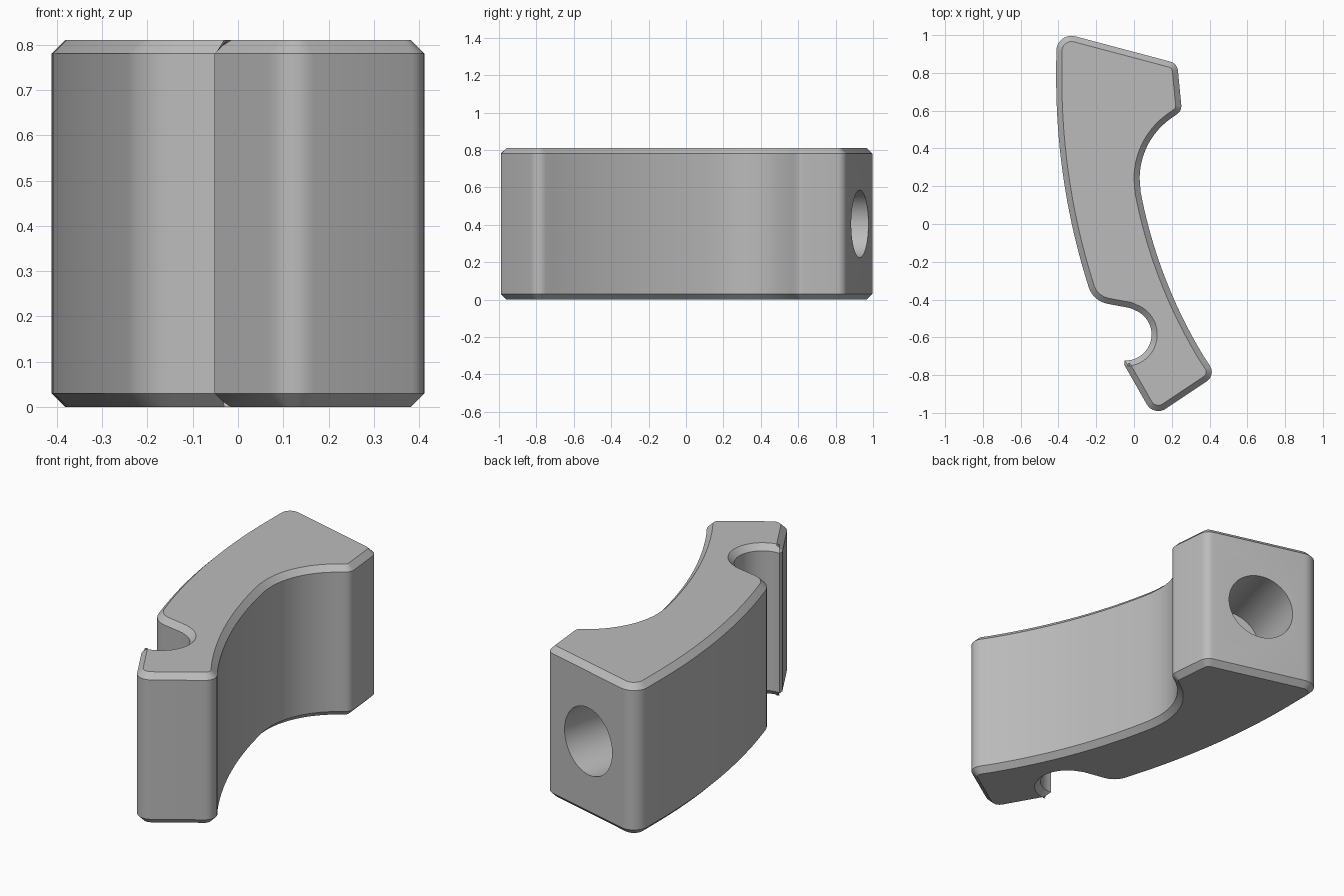
import bpy, bmesh, math
from mathutils import Vector

if "Cube" in bpy.data.objects:
    bpy.data.objects.remove(bpy.data.objects["Cube"], do_unlink=True)

HEIGHT, CHAMFER = 0.81, 0.03


def arc(cx, cy, r, start, end, n):
    """Points on a circle between two angles in degrees."""
    angles = [math.radians(start + (end - start) * i / n) for i in range(n + 1)]
    return [(cx + r * math.cos(a), cy + r * math.sin(a), 0) for a in angles]


def bow(a, b, sag, n):
    """Shallow arc from a to b, bulging by sag to the right of travel."""
    a, b = Vector(a), Vector(b)
    side = Vector((b.y - a.y, a.x - b.x)).normalized()
    pts = []
    for i in range(n + 1):
        t = i / n
        p = a.lerp(b, t) + side * sag * 4 * t * (1 - t)
        pts.append((p.x, p.y, 0))
    return pts


def rounded(path, steps=8):
    """Replace each corner that has a radius by a fillet."""
    out = []
    for i, (x, y, r) in enumerate(path):
        p = Vector((x, y))
        if r == 0:
            out.append(p)
            continue
        u = (Vector(path[i - 1][:2]) - p).normalized()
        v = (Vector(path[(i + 1) % len(path)][:2]) - p).normalized()
        half = u.angle(v) / 2
        centre = p + (u + v).normalized() * r / math.sin(half)
        a = p + u * r / math.tan(half) - centre
        b = p + v * r / math.tan(half) - centre
        turn = a.angle(b)
        for k in range(steps + 1):
            t = k / steps
            out.append(centre + (a * math.sin((1 - t) * turn) + b * math.sin(t * turn)) / math.sin(turn))
    return out


# Outline of the curved arm, anticlockwise from the top left corner
path = [(-0.411, 1.02, 0.08)]
path += arc(3.218, 0.77, 3.63, 180, 197.2, 20)            # outer back curve
path += [(-0.217, -0.408, 0.13), (-0.02, -0.445, 0.03)]
path += arc(-0.045, -0.585, 0.138, 70, -92, 24)           # round notch
path += [(-0.052, -0.745, 0), (0.105, -1.02, 0.07), (0.435, -0.8, 0.06)]
path += bow((0.375, -0.71), (0.035, 0.17), -0.043, 20)     # inner curve
path += arc(0.42, 0.24, 0.39, 180, 122, 20)               # round hollow
path += [(0.253, 0.602, 0.05), (0.229, 0.85, 0.055)]

bm = bmesh.new()
base = bm.faces.new([bm.verts.new((p.x, p.y, 0)) for p in rounded(path)])
top = bmesh.ops.extrude_face_region(bm, geom=[base])["geom"]
bmesh.ops.translate(bm, vec=(0, 0, HEIGHT), verts=[g for g in top if isinstance(g, bmesh.types.BMVert)])
bmesh.ops.recalc_face_normals(bm, faces=bm.faces)
rims = [e for e in bm.edges if abs(e.verts[0].co.z - e.verts[1].co.z) < 1e-4]
bmesh.ops.bevel(bm, geom=rims, offset=CHAMFER, segments=1, affect='EDGES', clamp_overlap=False)
mesh = bpy.data.meshes.new("curved_arm")
bm.to_mesh(mesh)
bm.free()
arm = bpy.data.objects.new("curved_arm", mesh)
bpy.context.collection.objects.link(arm)

# Blind round hole in the slanted back end
slant, depth = math.radians(-15), 0.4
inward = Vector((math.sin(slant), -math.cos(slant), 0))
mouth = Vector((-0.07, 0.928, HEIGHT / 2))
bpy.ops.mesh.primitive_cylinder_add(vertices=64, radius=0.18, depth=2 * depth, location=mouth,
                                    rotation=(math.pi / 2, 0, slant))
cutter = bpy.context.object
cutter.name = "hole_cutter"
cutter.hide_render = True
cut = arm.modifiers.new("hole", 'BOOLEAN')
cut.operation, cut.solver, cut.object = 'DIFFERENCE', 'EXACT', cutter
bpy.ops.object.select_all(action='DESELECT')
arm.select_set(True)
bpy.context.view_layer.objects.active = arm
bpy.ops.object.modifier_apply(modifier=cut.name)
bpy.data.objects.remove(cutter, do_unlink=True)
bpy.ops.object.shade_smooth_by_angle(angle=math.radians(30))

# Plain grey
grey = bpy.data.materials.new("grey")
grey.use_nodes = True
colour = (0.5, 0.5, 0.5, 1)
grey.diffuse_color = colour
grey.node_tree.nodes["Principled BSDF"].inputs["Base Color"].default_value = colour
arm.data.materials.clear()
arm.data.materials.append(grey)
